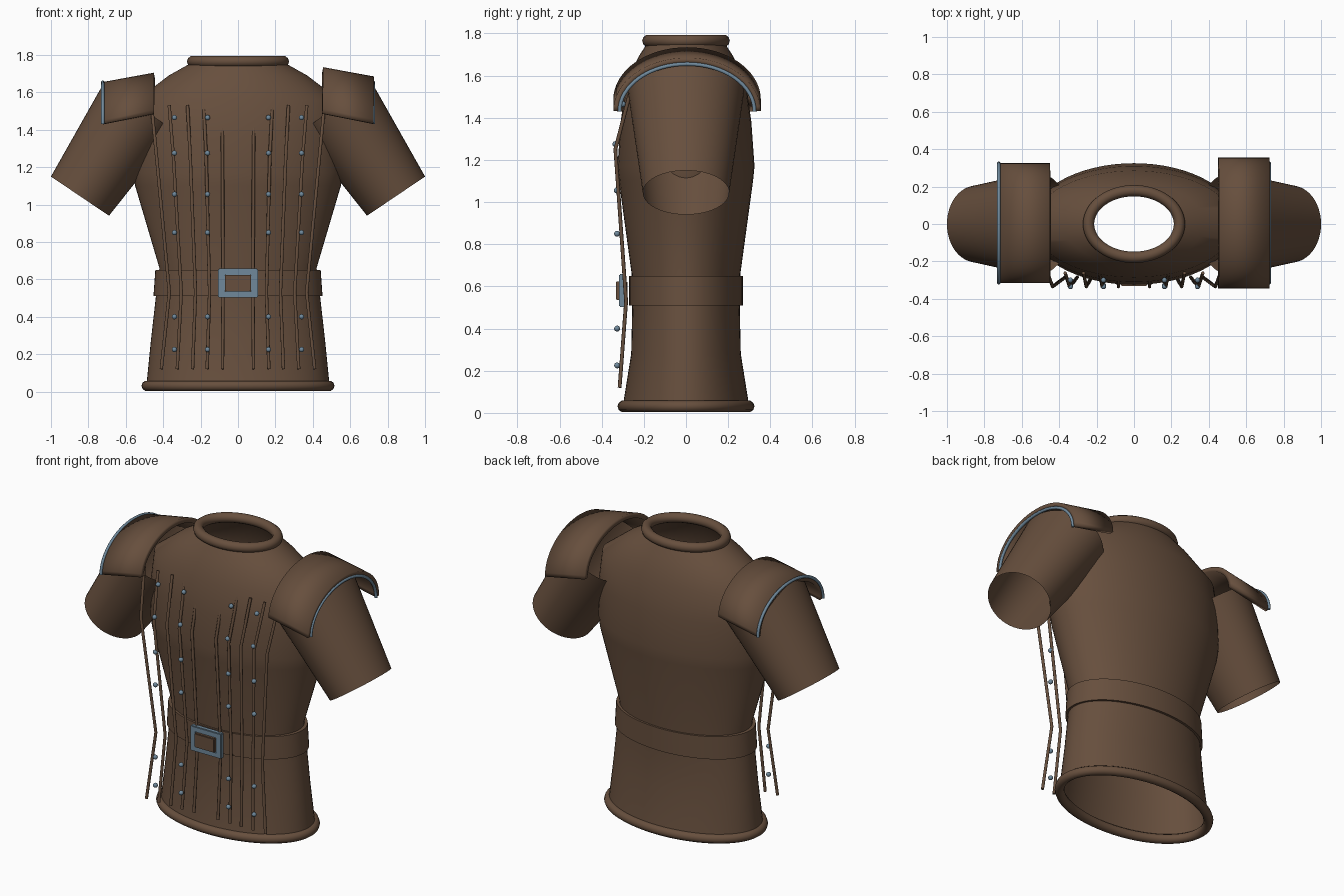
import bpy, bmesh, math
from mathutils import Vector

if "Cube" in bpy.data.objects:
    bpy.data.objects.remove(bpy.data.objects["Cube"])


def material(name, rgb):
    m = bpy.data.materials.new(name)
    m.diffuse_color = (*rgb, 1)
    m.use_nodes = True
    m.node_tree.nodes["Principled BSDF"].inputs["Base Color"].default_value = m.diffuse_color
    return m


LEATHER = material("brown_leather", (0.135, 0.078, 0.047))
STEEL = material("blue_steel", (0.16, 0.25, 0.33))


def finish(name, bm, mat, angle=40):
    me = bpy.data.meshes.new(name)
    bm.to_mesh(me)
    bm.free()
    ob = bpy.data.objects.new(name, me)
    bpy.context.collection.objects.link(ob)
    me.materials.append(mat)
    bpy.ops.object.select_all(action='DESELECT')
    ob.select_set(True)
    bpy.context.view_layer.objects.active = ob
    bpy.ops.object.shade_smooth_by_angle(angle=math.radians(angle))
    return ob


def skin(name, rows, mat, cyclic=True):
    """Bridge successive rows of points into an open surface."""
    bm = bmesh.new()
    vs = [[bm.verts.new(p) for p in row] for row in rows]
    n = len(rows[0])
    for a, b in zip(vs, vs[1:]):
        for i in range(n if cyclic else n - 1):
            j = (i + 1) % n
            bm.faces.new((a[i], a[j], b[j], b[i]))
    return finish(name, bm, mat)


def ellipse(c, u, v, n=64):
    return [Vector(c) + Vector(u) * math.cos(2 * math.pi * i / n)
            + Vector(v) * math.sin(2 * math.pi * i / n) for i in range(n)]


def loft(name, sections):
    return skin(name, [ellipse((0, 0, z), (rx, 0, 0), (0, ry, 0)) for z, rx, ry in sections], LEATHER)


def tube(name, pts, r, mat, cyclic=False):
    cu = bpy.data.curves.new(name, 'CURVE')
    cu.dimensions = '3D'
    cu.bevel_depth = r
    cu.bevel_resolution = 3
    cu.use_fill_caps = True
    sp = cu.splines.new('POLY')
    sp.points.add(len(pts) - 1)
    for p, co in zip(sp.points, pts):
        p.co = (*co, 1)
    sp.use_cyclic_u = cyclic
    cu.materials.append(mat)
    ob = bpy.data.objects.new(name, cu)
    bpy.context.collection.objects.link(ob)
    return ob


def box(name, c, size, mat, bevel=0.004):
    bm = bmesh.new()
    bmesh.ops.create_cube(bm, size=1)
    for v in bm.verts:
        v.co = Vector(c) + Vector(a * b for a, b in zip(v.co, size))
    bmesh.ops.bevel(bm, geom=bm.edges[:], offset=bevel, segments=2, affect='EDGES')
    return finish(name, bm, mat)


# Torso shell, open at neck and hem
loft("torso", [(0.03, .49, .30), (0.28, .465, .26), (0.5, .44, .255), (0.66, .42, .258),
               (1.1, .55, .318), (1.17, .56, .325), (1.38, .56, .31), (1.56, .54, .285),
               (1.69, .37, .225), (1.76, .245, .18)])
# Rolled hem and collar
tube("hem", ellipse((0, 0, .031), (.488, 0, 0), (0, .297, 0)), .028, LEATHER, True)
tube("collar", ellipse((0, 0, 1.765), (.243, 0, 0), (0, .178, 0)), .03, LEATHER, True)
# Belt
loft("belt", [(.51, .43, .25), (.51, .452, .27), (.65, .442, .27), (.65, .41, .25)])

# Buckle frame with a raised centre plate
for s in (-1, 1):
    box("buckle_side", (s * .088, -.303, .58), (.036, .03, .156), STEEL)
    box("buckle_bar", (0, -.303, .58 + s * .061), (.21, .03, .034), STEEL)
box("buckle_plate", (0, -.305, .58), (.138, .055, .088), LEATHER)

for s, side in ((-1, "left"), (1, "right")):
    # Flared sleeve, open at both ends
    across, rows = Vector((s * .83, 0, .56)), []
    for t in (0, .5, 1):
        c = Vector((s * (.845 - .32 * t), 0, 1.045 + .475 * t))
        rows.append(ellipse(c, across * (.187 + .045 * t), (0, .205 + .07 * t, 0), 48))
    skin(side + "_sleeve", rows, LEATHER)

    # Arched shoulder guard
    def arch(x, base, h):
        return [(s * x, .005 + .32 * math.cos(math.pi * i / 32),
                 base + h * math.sin(math.pi * i / 32)) for i in range(33)]
    outer = arch(.723, 1.43, .225)
    guard = skin(side + "_shoulder_guard", [arch(.45, 1.485, .22), outer], LEATHER, False)
    sol = guard.modifiers.new("thickness", 'SOLIDIFY')
    sol.thickness = .03
    sol.offset = s
    bm = bmesh.new()
    bm.from_mesh(guard.data)
    # Keep normals pointing outwards from the arm
    for f in bm.faces:
        if f.normal.dot(f.calc_center_median() - Vector((s * .58, 0, 1.4))) < 0:
            f.normal_flip()
    bm.to_mesh(guard.data)
    bm.free()
    # Steel edging
    tube(side + "_guard_trim", outer, .009, STEEL)

    # Lacing cords: x at top, chest, waist and bottom
    for xs in ((.085, .083, .08, .083), (.183, .17, .152, .165), (.27, .255, .227, .243),
               (.368, .345, .303, .325), (.462, .435, .367, .41)):
        pts = [(s * x, y, z) for x, y, z in
               zip(xs, (-.262, -.335, -.284, -.315), (1.53, 1.25, .53, .12))]
        tube(side + "_cord", pts, .009, LEATHER)

    # Rivets
    for x in (.163, .34):
        for z, y in ((1.465, -.3), (1.275, -.335), (1.055, -.328), (.85, -.327),
                     (.4, -.327), (.225, -.327)):
            bm = bmesh.new()
            bmesh.ops.create_uvsphere(bm, u_segments=14, v_segments=8, radius=.014)
            bmesh.ops.translate(bm, vec=(s * x, y, z), verts=bm.verts)
            finish(side + "_rivet", bm, STEEL)
